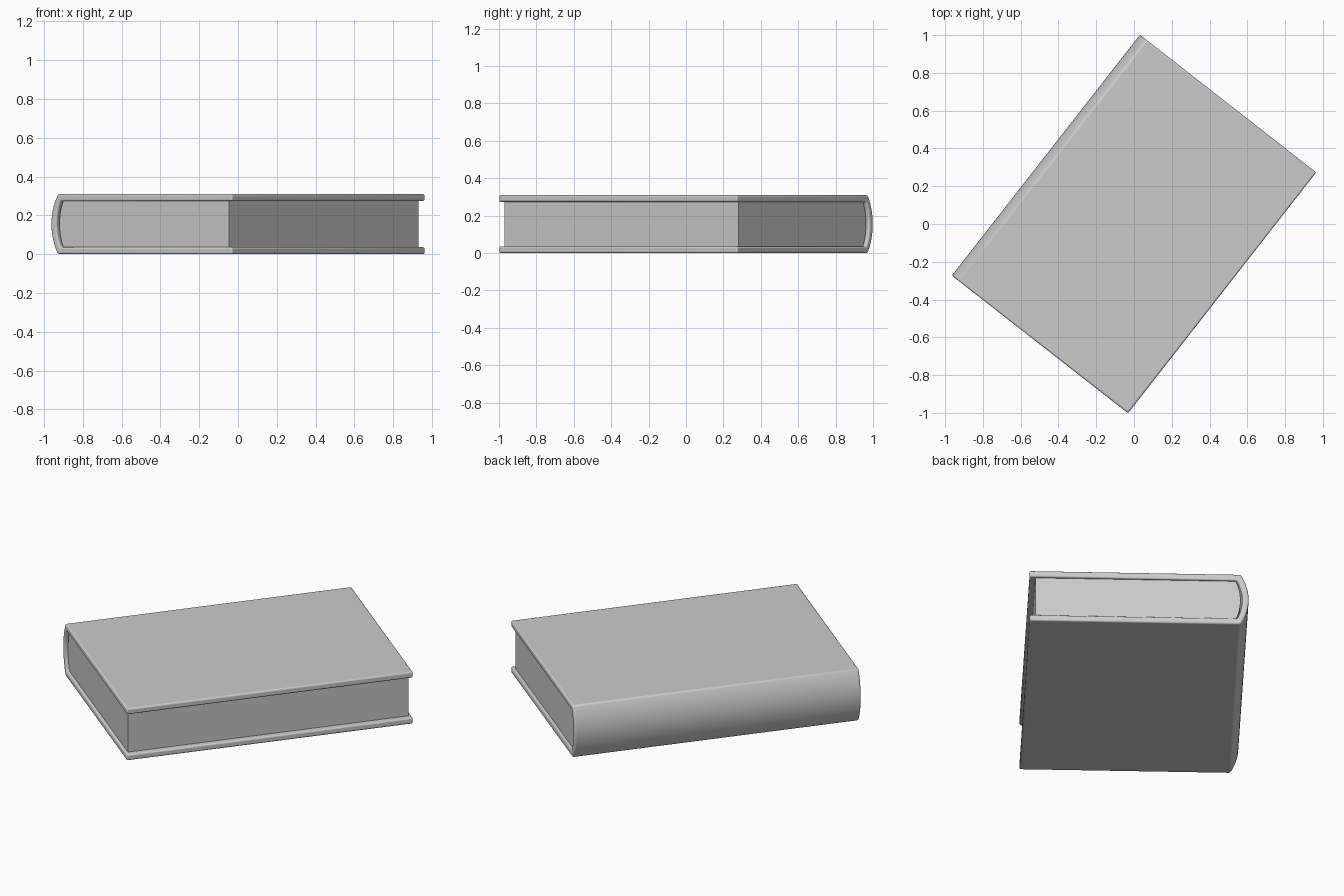
import bpy, bmesh
from math import radians, sin, cos, asin

if "Cube" in bpy.data.objects:
    bpy.data.objects.remove(bpy.data.objects["Cube"])

H, T = 0.31, 0.036            # total height, board thickness
HALF_L, FORE, CREASE = 0.809, 0.592, -0.548
ANGLE = radians(-38)


def arc(x_end, x_mid, half, n=20):
    """Bulging arc in x/z, from bottom to top, around mid height."""
    s = x_end - x_mid
    r = (half * half + s * s) / (2 * s)
    a = asin(half / r)
    return [(x_mid + r - r * cos(t), H / 2 + r * sin(t))
            for t in (-a + 2 * a * i / n for i in range(n + 1))]


def extrude_profile(name, pts, half_len):
    """Extrude an x/z profile along the book's length."""
    bm = bmesh.new()
    face = bm.faces.new([bm.verts.new((x, -half_len, z)) for x, z in pts])
    res = bmesh.ops.extrude_face_region(bm, geom=[face])
    verts = [v for v in res["geom"] if isinstance(v, bmesh.types.BMVert)]
    bmesh.ops.translate(bm, verts=verts, vec=(0, 2 * half_len, 0))
    bmesh.ops.recalc_face_normals(bm, faces=bm.faces)
    me = bpy.data.meshes.new(name)
    bm.to_mesh(me)
    bm.free()
    ob = bpy.data.objects.new(name, me)
    bpy.context.collection.objects.link(ob)
    ob.rotation_euler.z = ANGLE
    return ob


def smooth(ob, deg):
    bpy.ops.object.select_all(action='DESELECT')
    ob.select_set(True)
    bpy.context.view_layer.objects.active = ob
    bpy.ops.object.shade_smooth_by_angle(angle=radians(deg))


# Hard cover: two boards joined by a rounded spine
outer = arc(CREASE, -0.592, H / 2)
inner = arc(CREASE + 0.018, -0.557, H / 2 - T)
cover = extrude_profile(
    "cover",
    [(FORE, 0)] + outer + [(FORE, H), (FORE, H - T)] + inner[::-1] + [(FORE, T)],
    HALF_L)
bev = cover.modifiers.new("soft_edges", 'BEVEL')
bev.width, bev.segments = 0.009, 3
bev.limit_method, bev.angle_limit = 'ANGLE', radians(40)
smooth(cover, 35)

# Page block: recessed at the three open edges, rounded at the spine
pages = extrude_profile(
    "pages",
    [(FORE - 0.032, T - 0.002)] + arc(CREASE + 0.026, -0.548, H / 2 - T + 0.002)
    + [(FORE - 0.032, H - T + 0.002)],
    HALF_L - 0.016)
smooth(pages, 30)
